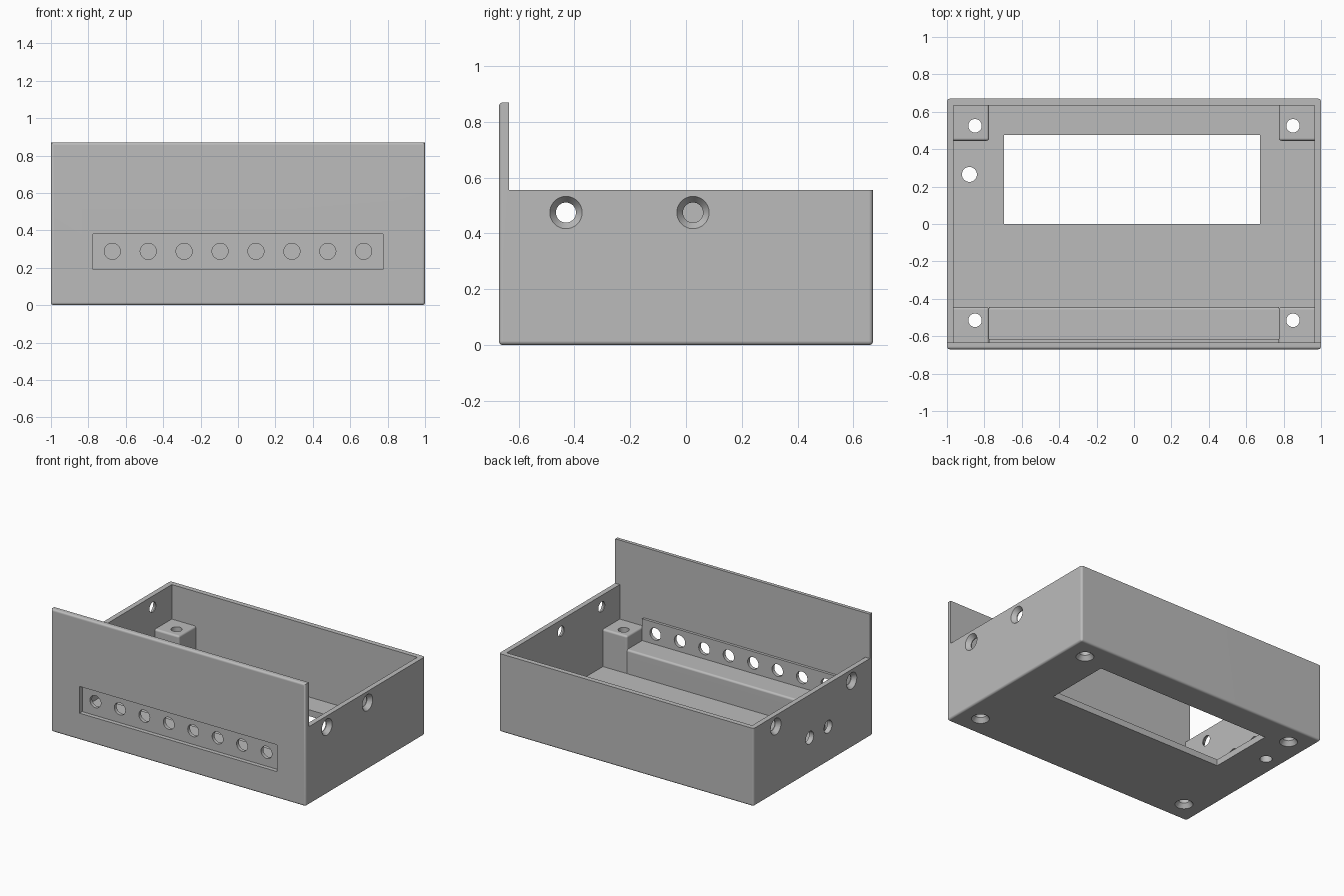
import bpy, bmesh, math
from mathutils import Matrix, Vector

if "Cube" in bpy.data.objects:
    bpy.data.objects.remove(bpy.data.objects["Cube"], do_unlink=True)

grey = bpy.data.materials.new("plain grey")
grey.use_nodes = True
grey.diffuse_color = (0.5, 0.5, 0.5, 1)
grey.node_tree.nodes["Principled BSDF"].inputs["Base Color"].default_value = (0.5, 0.5, 0.5, 1)

W, D, H, TALL = 1.0, 0.67, 0.555, 0.87     # half width, half depth, rim height, panel height
T, FLOOR = 0.036, 0.045                    # wall and floor thickness
IN_X, IN_Y = W - T, D - T


def add_box(bm, x0, x1, y0, y1, z0, z1):
    verts = bmesh.ops.create_cube(bm, size=1)["verts"]
    for v in verts:
        v.co = Vector((x1 if v.co.x > 0 else x0, y1 if v.co.y > 0 else y0, z1 if v.co.z > 0 else z0))


def add_drill(bm, start, direction, profile, sides=32):
    """Lathe a solid of (distance, radius) rings along a direction."""
    turn = Vector(direction).to_track_quat('Z', 'Y').to_matrix().to_4x4()
    m = Matrix.Translation(start) @ turn
    rings = []
    for dist, r in profile:
        angles = [2 * math.pi * i / sides for i in range(sides)]
        rings.append([bm.verts.new(m @ Vector((r * math.cos(a), r * math.sin(a), dist))) for a in angles])
    for lo, hi in zip(rings, rings[1:]):
        for i in range(sides):
            j = (i + 1) % sides
            bm.faces.new((lo[i], lo[j], hi[j], hi[i]))
    bm.faces.new(rings[0][::-1])
    bm.faces.new(rings[-1])


def finish(name, bm):
    bmesh.ops.recalc_face_normals(bm, faces=bm.faces)
    mesh = bpy.data.meshes.new(name)
    bm.to_mesh(mesh)
    bm.free()
    mesh.materials.append(grey)
    obj = bpy.data.objects.new(name, mesh)
    bpy.context.collection.objects.link(obj)
    return obj


def bevel(bm, rule, size):
    edges = [e for e in bm.edges if rule(e.verts[0].co, e.verts[1].co)]
    bmesh.ops.bevel(bm, geom=edges, offset=size, segments=4, profile=0.5, affect='EDGES')


def on_plane(a, b, axis, value):
    return abs(a[axis] - value) < 1e-4 and abs(b[axis] - value) < 1e-4


def cut(obj, cutter):
    mod = obj.modifiers.new("cut", 'BOOLEAN')
    mod.operation, mod.solver, mod.object = 'DIFFERENCE', 'EXACT', cutter
    bpy.ops.object.select_all(action='DESELECT')
    bpy.context.view_layer.objects.active = obj
    obj.select_set(True)
    bpy.ops.object.modifier_apply(modifier=mod.name)


def box_cutter(*dims):
    bm = bmesh.new()
    add_box(bm, *dims)
    return finish("cutter", bm)


# Shell: full-height block with softened outer edges
bm = bmesh.new()
add_box(bm, -W, W, -D, D, 0, TALL)
bevel(bm, lambda a, b: on_plane(a, b, 2, 0) or on_plane(a, b, 1, -D)
      or (on_plane(a, b, 1, D) and abs(a.x - b.x) < 1e-4), 0.015)
shell = finish("enclosure_shell", bm)

# Lower rim behind the front panel, cavity, floor window and panel recess
cutters = [
    box_cutter(-2, 2, -IN_Y, 2, H, 2),
    box_cutter(-IN_X, IN_X, -IN_Y, IN_Y, FLOOR, 1),
    box_cutter(-0.695, 0.675, 0, 0.475, -1, 0.2),
    box_cutter(-0.775, 0.775, -1, -D + 0.03, 0.19, 0.38),
]
for c in cutters:
    cut(shell, c)

# Screw, cable and indicator holes
POSTS = [(sx * 0.85, y) for sx in (-1, 1) for y in (-0.515, 0.525)]
SINK = [(-0.01, 0.064), (0, 0.058), (0.03, 0.036)]
bm = bmesh.new()
for x, y in POSTS:
    add_drill(bm, (x, y, 0), (0, 0, 1), SINK + [(0.5, 0.036)])
for side, ys in ((1, (-0.43, 0.025)), (-1, (-0.43, 0.42))):
    for y in ys:
        add_drill(bm, (side * W, y, 0.475), (-side, 0, 0), SINK + [(0.08, 0.036)])
for y in (0.04, -0.166):
    add_drill(bm, (-W - 0.05, y, 0.25), (1, 0, 0), [(0, 0.045), (0.15, 0.045)])
add_drill(bm, (-0.88, 0.265, -0.05), (0, 0, 1), [(0, 0.04), (0.2, 0.04)])
for i in range(8):
    add_drill(bm, ((i - 3.5) * 0.192, -D - 0.05, 0.288), (0, 1, 0), [(0, 0.043), (0.16, 0.043)])
drills = finish("cutter", bm)
cut(shell, drills)

# Corner screw posts, rounded on top and on the exposed sides
parts = [shell]
for x, y in POSTS:
    sx, sy = math.copysign(1, x), math.copysign(1, y)
    inner_x, inner_y = sx * 0.775, sy * 0.445
    bm = bmesh.new()
    add_box(bm, *sorted((inner_x, sx * IN_X)), *sorted((inner_y, sy * IN_Y)), FLOOR, 0.31)
    bevel(bm, lambda a, b: (on_plane(a, b, 2, 0.31) and (on_plane(a, b, 0, inner_x) or on_plane(a, b, 1, inner_y)))
          or (on_plane(a, b, 0, inner_x) and on_plane(a, b, 1, inner_y)), 0.014)
    name = ("back" if sy > 0 else "front") + ("_left" if sx > 0 else "_right") + "_screw_post"
    post = finish(name, bm)
    cut(post, drills)
    parts.append(post)

# Ledge between the front posts
bm = bmesh.new()
add_box(bm, -0.775, 0.775, -IN_Y, -0.445, FLOOR, 0.215)
bevel(bm, lambda a, b: on_plane(a, b, 2, 0.215) and on_plane(a, b, 1, -0.445), 0.014)
parts.append(finish("front_ledge", bm))

# Backing strip behind the indicator recess
bm = bmesh.new()
add_box(bm, -0.775, 0.775, -IN_Y, -0.615, 0.215, 0.37)
strip = finish("indicator_strip", bm)
cut(strip, drills)
parts.append(strip)

for c in cutters + [drills]:
    bpy.data.objects.remove(c, do_unlink=True)

# Smooth the rounded edges and hole walls, keep corners crisp
for obj in parts:
    bpy.ops.object.select_all(action='DESELECT')
    bpy.context.view_layer.objects.active = obj
    obj.select_set(True)
    bpy.ops.object.shade_smooth_by_angle(angle=math.radians(30))
    mod = obj.modifiers.new("even_shading", 'WEIGHTED_NORMAL')
    mod.keep_sharp = True
